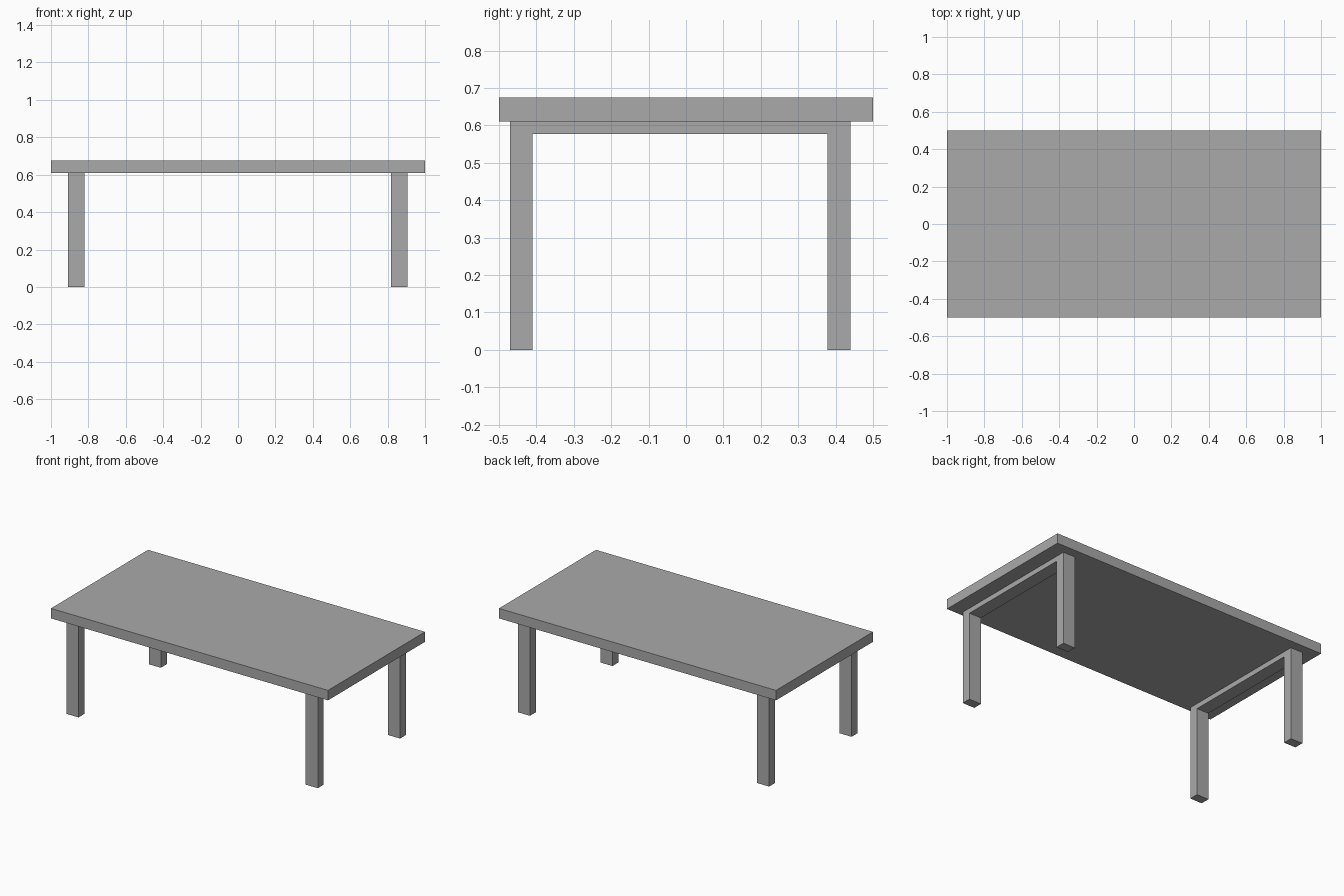
import bpy

cube = bpy.data.objects.get("Cube")
if cube:
    bpy.data.objects.remove(cube, do_unlink=True)

grey = bpy.data.materials.new("plain grey")
grey.use_nodes = True
colour = (0.4, 0.4, 0.4, 1)
grey.diffuse_color = colour
grey.node_tree.nodes["Principled BSDF"].inputs["Base Color"].default_value = colour


def box(name, x, y, z):
    """Box spanning the given (low, high) range on each axis."""
    spans = (x, y, z)
    bpy.ops.mesh.primitive_cube_add(size=1, location=[(a + b) / 2 for a, b in spans])
    ob = bpy.context.object
    ob.name = name
    ob.scale = [b - a for a, b in spans]
    bpy.ops.object.transform_apply(location=False, rotation=False, scale=True)
    ob.data.materials.append(grey)
    return ob


TOP_BOTTOM, RAIL_BOTTOM = 0.61, 0.577
FRONT, BACK = (-0.47, -0.41), (0.378, 0.44)

# Table top
box("table_top", (-1, 1), (-0.5, 0.5), (TOP_BOTTOM, 0.675))

# Leg frames: two legs joined by a slim rail under the top
for side, x in (("left", (0.818, 0.905)), ("right", (-0.908, -0.822))):
    box(f"front_{side}_leg", x, FRONT, (0, TOP_BOTTOM))
    box(f"back_{side}_leg", x, BACK, (0, TOP_BOTTOM))
    box(f"{side}_rail", x, (FRONT[1], BACK[0]), (RAIL_BOTTOM, TOP_BOTTOM))
